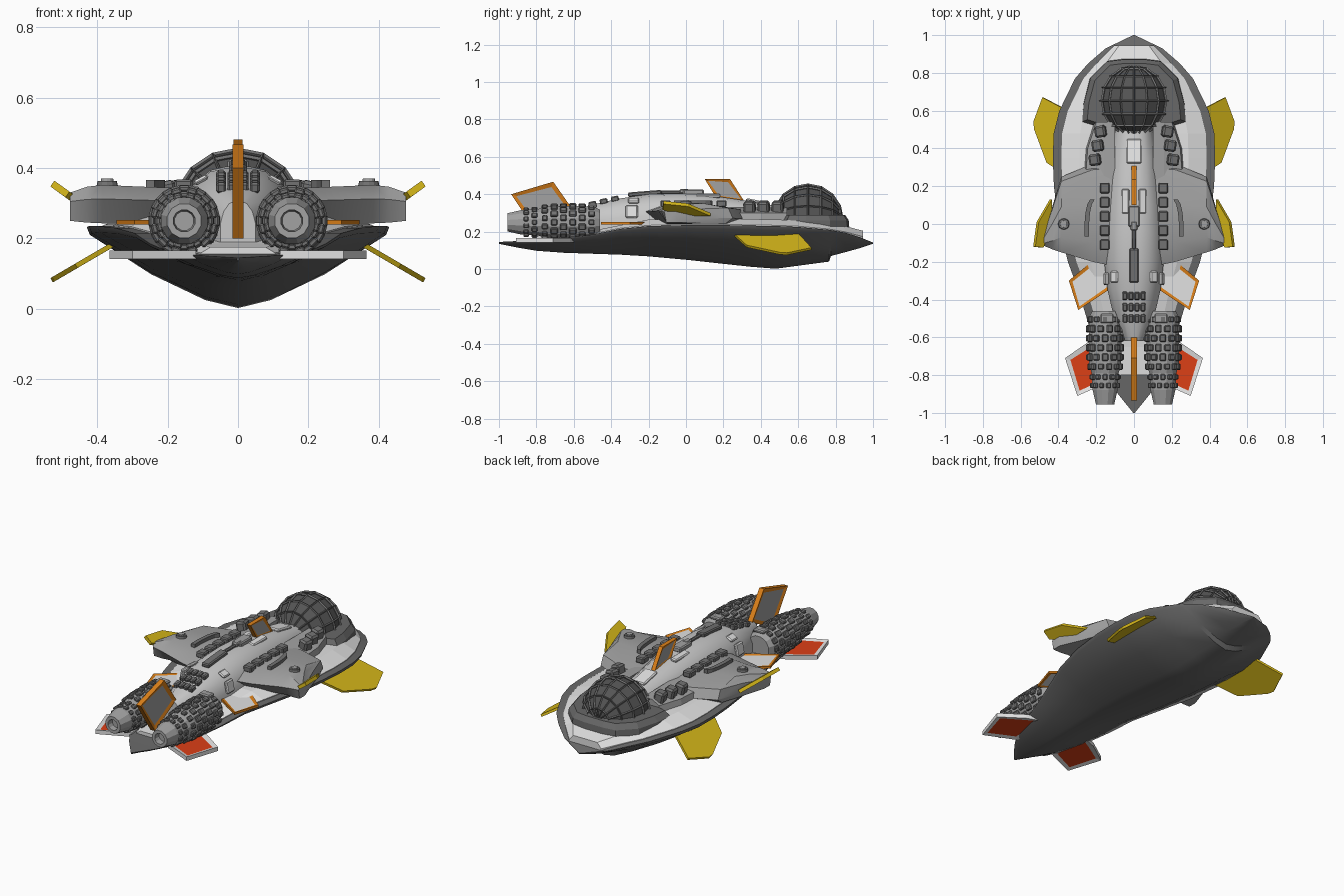
import bpy, bmesh, math
from mathutils import Vector, Matrix

if "Cube" in bpy.data.objects:
    bpy.data.objects.remove(bpy.data.objects["Cube"])


def mat(name, r, g, b):
    m = bpy.data.materials.new(name)
    m.diffuse_color = (r, g, b, 1)
    m.use_nodes = True
    m.node_tree.nodes["Principled BSDF"].inputs["Base Color"].default_value = m.diffuse_color
    return m


HULL = mat("dark hull grey", .14, .14, .14)
DECK = mat("pale deck", .76, .76, .76)
BODY = mat("light grey", .58, .58, .58)
WING = mat("mid grey", .36, .36, .36)
TRIM = mat("machinery grey", .17, .17, .17)
GLASS = mat("smoked glass", .09, .09, .09)
ORANGE = mat("orange", .72, .22, .01)
YELLOW = mat("yellow", .68, .48, .01)
RED = mat("red", .72, .05, .008)


def finish(name, bm, mats, mirror=False, bevel=0, smooth=None):
    bmesh.ops.recalc_face_normals(bm, faces=bm.faces)
    me = bpy.data.meshes.new(name)
    bm.to_mesh(me)
    bm.free()
    for m in mats:
        me.materials.append(m)
    if smooth:
        for p in me.polygons:
            p.use_smooth = True
        me.set_sharp_from_angle(angle=math.radians(smooth))
    ob = bpy.data.objects.new(name, me)
    bpy.context.collection.objects.link(ob)
    if bevel:
        b = ob.modifiers.new("bevel", 'BEVEL')
        b.width, b.segments = bevel, 1
    if mirror:
        ob.modifiers.new("mirror", 'MIRROR').use_mirror_merge = False
    return ob


def loft(name, rings, m, **kw):
    """Skin closed rings of points and cap both ends."""
    bm = bmesh.new()
    vs = [[bm.verts.new(p) for p in r] for r in rings]
    n = len(vs[0])
    for a, b in zip(vs, vs[1:]):
        for i in range(n):
            bm.faces.new((a[i], a[(i + 1) % n], b[(i + 1) % n], b[i]))
    bm.faces.new(vs[0])
    bm.faces.new(vs[-1])
    return finish(name, bm, [m], **kw)


def boxes(name, items, m, mirror=False, bevel=.006):
    """items: (centre, size, rotation matrix or None)"""
    bm = bmesh.new()
    for c, s, rot in items:
        mx = Matrix.Translation(c) @ (rot or Matrix()) @ Matrix.Diagonal((*s, 1))
        bmesh.ops.create_cube(bm, size=1, matrix=mx)
    return finish(name, bm, [m], mirror, bevel)


def fin(name, pts, thick, frame, panel=None, border=.025, mirror=False):
    """Flat polygon plate, with an optional framed panel on both faces."""
    pts = [Vector(p) for p in pts]
    nrm = (pts[1] - pts[0]).cross(pts[2] - pts[0]).normalized() * thick / 2
    bm = bmesh.new()
    a = [bm.verts.new(p - nrm) for p in pts]
    b = [bm.verts.new(p + nrm) for p in pts]
    big = [bm.faces.new(a[::-1]), bm.faces.new(b)]
    n = len(pts)
    for i in range(n):
        bm.faces.new((a[i], a[(i + 1) % n], b[(i + 1) % n], b[i]))
    bm.normal_update()
    if panel:
        bmesh.ops.inset_individual(bm, faces=big, thickness=border, depth=-thick * .25)
        for f in big:
            f.material_index = 1
    return finish(name, bm, [frame, panel or frame], mirror)


# Hull: y, half width, rim height, keel height
stations = [(-1, .004, .145, .135), (-.9, .085, .15, .115), (-.8, .15, .155, .098),
            (-.65, .205, .165, .087), (-.5, .25, .185, .082), (-.35, .295, .215, .077),
            (-.2, .35, .23, .068), (0, .40, .235, .05), (.2, .424, .235, .028),
            (.35, .43, .232, .012), (.48, .425, .23, .002), (.6, .395, .225, .018),
            (.765, .315, .21, .04), (.775, .308, .208, .07), (.85, .243, .195, .09),
            (.93, .15, .17, .112), (1, .004, .142, .135)]
half = [(1, 1), (.98, .9), (.58, .42), (.22, .1), (0, 0)]
rings = []
for y, w, zr, zb in stations:
    h = [(w * u, y, zb + (zr - zb) * v) for u, v in half]
    rings.append(h + [(-x, yy, z) for x, yy, z in h[-2::-1]])
loft("hull", rings, HULL, smooth=40)

# Pale deck sitting inside the rim
rings = []
for y, w, zr, zb in stations[1:-1]:
    if y > .9:
        y = .945
    wo = max(w - .045, w * .6)
    t = .035 if y > -.3 else .02
    rings.append([(wo, y, zr - .01), (wo, y, zr + .004), (wo * .75, y, zr + t),
                  (-wo * .75, y, zr + t), (-wo, y, zr + .004), (-wo, y, zr - .01)])
loft("deck", rings[1:], DECK)

# Collar around the canopy
col = [(.06, .87), (.14, .86), (.23, .77), (.265, .64), (.275, .54), (.18, .51)]
col += [(-x, y) for x, y in col[::-1]]
loft("canopy_collar", [[(x * s, .67 + (y - .67) * s, z) for x, y in col]
                       for s, z in ((1.03, .19), (1, .26), (.9, .29))], HULL)

# Canopy: glass globe with poles along y, wrapped in a frame
for name, r, m in (("canopy_glass", .178, GLASS), ("canopy_frame", .184, TRIM)):
    bm = bmesh.new()
    bmesh.ops.create_uvsphere(bm, u_segments=16, v_segments=8, radius=r,
                              matrix=Matrix.Translation((0, .652, .267)) @ Matrix.Rotation(math.pi / 2, 4, 'X'))
    ob = finish(name, bm, [m])
    if r > .18:
        wf = ob.modifiers.new("bars", 'WIREFRAME')
        wf.thickness = .014
        wf.use_even_offset = False

# Fuselage spine: y, half width, top
prof = [(1, 0), (1, .45), (.82, .75), (.5, .95), (.2, 1)]
rings = []
for y, w, zt in [(.5, .10, .335), (.35, .125, .362), (.1, .15, .398), (-.05, .158, .405),
                 (-.2, .158, .4), (-.35, .14, .378), (-.5, .105, .345), (-.62, .05, .305)]:
    h = [(w * u, y, .19 + (zt - .19) * v) for u, v in prof]
    rings.append(h + [(-x, yy, z) for x, yy, z in h[::-1]])
loft("fuselage", rings, BODY, smooth=35)

# Shoulders between collar and wings, with equipment blocks
loft("shoulder", [[(.1, y, .22), (xo, y, .22), (xo - .02, y, .30), (.16, y, .325), (.1, y, .33)]
                  for y, xo in ((.54, .22), (.4, .265), (.2, .28))], WING, mirror=True)
boxes("shoulder_block", [((x, y, .325), (.058, .062, .075), Matrix.Rotation(-.15, 4, 'Z') @ Matrix.Rotation(.2, 4, 'Y'))
                         for x, y in ((.175, .49), (.19, .415), (.205, .34))], TRIM, True, .01)

# Wings: x, front y, back y, bottom, top
rings = []
for x, yf, yb, zb, zt in [(.1, .33, -.225, .24, .345), (.22, .318, -.2, .24, .345),
                          (.385, .25, -.15, .243, .352), (.43, .1, -.135, .245, .347),
                          (.478, -.05, -.115, .25, .33)]:
    c = yf - yb
    zm = (zb + zt) / 2
    rings.append([(x, yf, zm - .025), (x, yf - c * .06, zt - .025), (x, yf - c * .4, zt),
                  (x, yb + c * .2, zt), (x, yb, zm + .015), (x, yb + c * .15, zb), (x, yf - c * .1, zb)])
loft("wing", rings, WING, mirror=True, smooth=25)

# Wing fittings: block row on its rail, curved grip, round hatch
boxes("wing_block", [((.155, y, .35), (.052, .055, .035), None)
                     for y in (.19, .115, .04, -.035, -.11)], TRIM, True)
loft("wing_grip", [[(x + dx, y, z) for dx, z in ((-.012, .34), (-.012, .366), (.012, .366), (.012, .34))]
                   for x, y in ((.25, -.065), (.25, 0), (.245, .06), (.235, .105), (.22, .13))], TRIM, mirror=True)
for name, r, zc, m in (("wing_hatch_ring", .032, .353, TRIM), ("wing_hatch_cap", .02, .359, WING)):
    bm = bmesh.new()
    bmesh.ops.create_cone(bm, cap_ends=True, segments=12, radius1=r, radius2=r * .85,
                          depth=.022, matrix=Matrix.Translation((.372, 0, zc)))
    finish(name, bm, [m], True)

# Yellow fins
fin("lower_yellow_fin", [(.33, .24, .198), (.34, .595, .192), (.482, .67, .109), (.53, .54, .081),
                         (.525, .50, .084), (.46, .325, .122)], .014, YELLOW, mirror=True)
fin("upper_yellow_fin", [(.44, .13, .292), (.51, .01, .343), (.528, -.12, .356),
                         (.485, -.125, .325), (.44, -.02, .292)], .02, YELLOW, mirror=True)

# Framed fins
fin("side_fin", [(.13, -.17, .246), (.225, -.2, .246), (.345, -.3, .246), (.295, -.455, .246), (.12, -.34, .246)],
    .014, ORANGE, DECK, .02, True)
fin("tail_fin", [(.13, -.58, .153), (.235, -.62, .153), (.365, -.71, .153), (.3, -.91, .153), (.12, -.83, .153)],
    .024, DECK, RED, .03, True)
fin("rear_dorsal_fin", [(0, -.935, .4), (0, -.71, .467), (0, -.6, .31), (0, -.8, .2)], .03, ORANGE, WING, .03)
fin("front_dorsal_fin", [(0, .1, .482), (0, .235, .482), (0, .31, .365), (0, .165, .375)], .025, ORANGE, WING, .02)

# Engines: turned along y
EX, EZ = .153, .25
prof = [(-.46, .07), (-.49, .086), (-.6, .09), (-.74, .088), (-.79, .074), (-.88, .068),
        (-.955, .05), (-.955, .032), (-.92, .028)]
loft("engine", [[(EX + r * math.cos(a * math.pi / 6 + .26), y, EZ + r * math.sin(a * math.pi / 6 + .26))
                 for a in range(12)] for y, r in prof], WING, mirror=True)
blocks = []
for k, (y, r, s) in enumerate([(-.505, .088, .03), (-.555, .092, .034), (-.605, .093, .034), (-.655, .092, .034),
                               (-.705, .091, .034), (-.755, .086, .03), (-.81, .074, .027), (-.855, .071, .025)]):
    for a in range(12):
        t = (a + (k % 2) * .5) * math.pi / 6
        blocks.append(((EX + r * math.cos(t), y, EZ + r * math.sin(t)), (.018, s * (1 + .15 * (a % 2)), s),
                       Matrix.Rotation(-t, 4, 'Y')))
boxes("engine_block", blocks, TRIM, True, .005)
boxes("engine_top_plate", [((EX - .01, -.50, .337), (.07, .05, .02), None)], WING, True)
boxes("engine_mount", [((.09, -.53, .24), (.1, .12, .07), None), ((.13, -.6, .18), (.08, .2, .05), None)], WING, True)

# Spine details
slope = Matrix.Rotation(.21, 4, 'X')
boxes("spine_block", [((x, y, z), (.028, .042, .03), slope) for y, z in ((-.38, .375), (-.44, .362), (-.5, .347))
                      for x in (-.048, -.016, .016, .048)], TRIM)
boxes("spine_rail", [((0, -.22, .404), (.05, .18, .025), Matrix.Rotation(.08, 4, 'X')),
                     ((0, -.07, .41), (.02, .13, .02), None)], TRIM)
boxes("spine_turret", [((0, .04, .41), (.06, .11, .03), None), ((0, -.01, .415), (.035, .05, .025), None)], WING)
boxes("spine_plate", [((.045, .12, .392), (.04, .13, .02), Matrix.Rotation(.15, 4, 'Y'))], DECK, True)
boxes("nose_plate", [((0, .385, .358), (.08, .13, .018), Matrix.Rotation(-.2, 4, 'X'))], DECK)
boxes("side_plate", [((.147, -.29, .307), (.02, .065, .07), Matrix.Rotation(-.2, 4, 'Y')),
                     ((.105, -.28, .366), (.045, .06, .015), Matrix.Rotation(.5, 4, 'Y'))], DECK, True)
